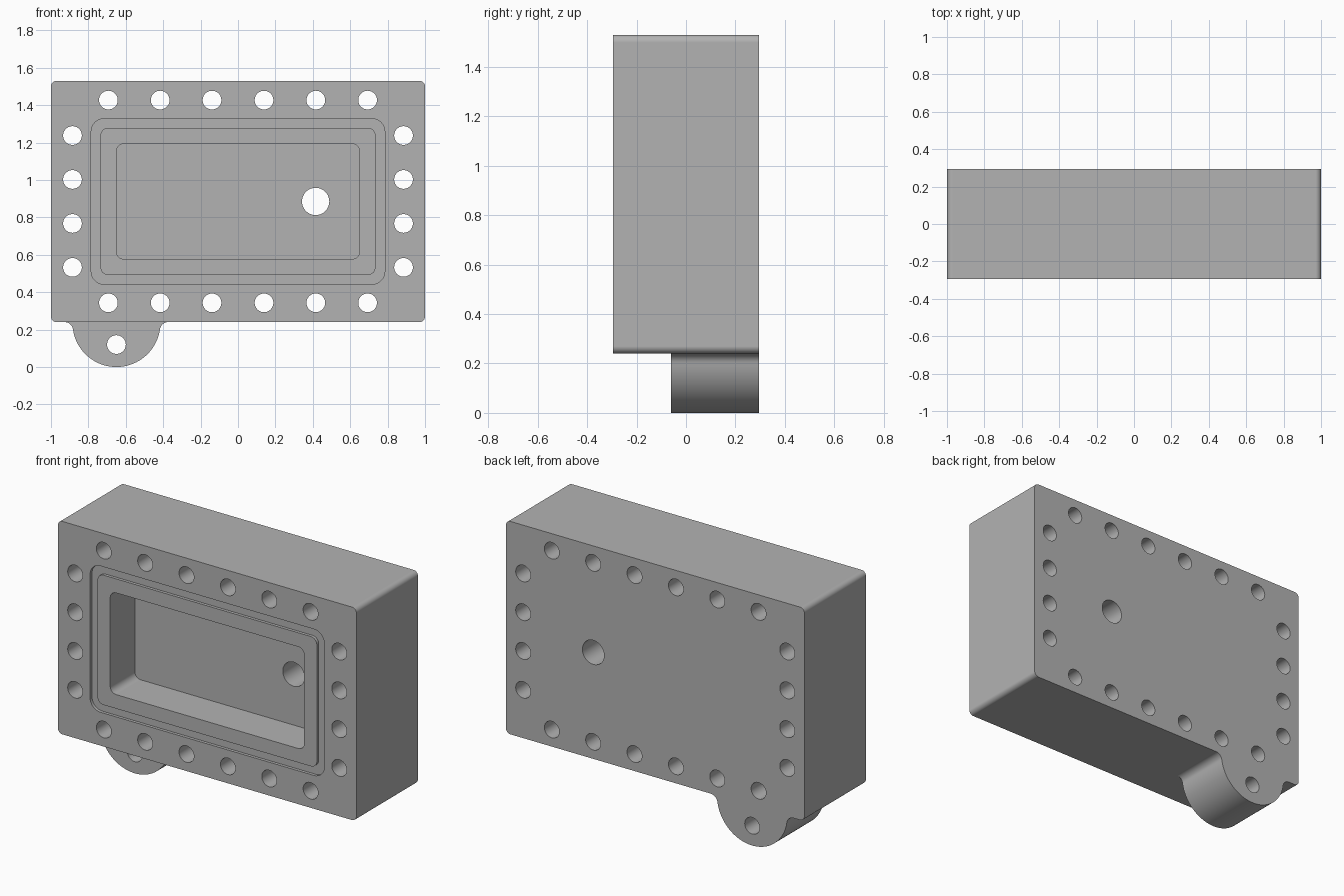
import bpy, bmesh
from math import sin, cos, pi, radians, atan2, sqrt

if "Cube" in bpy.data.objects:
    bpy.data.objects.remove(bpy.data.objects["Cube"], do_unlink=True)

FRONT, BACK, FLOOR = -0.295, 0.295, -0.06
BOTTOM, TOP = 0.24, 1.53
MID = 0.885

grey = bpy.data.materials.new("machined grey")
grey.use_nodes = True
grey.diffuse_color = (0.45, 0.45, 0.45, 1)
grey.node_tree.nodes["Principled BSDF"].inputs["Base Color"].default_value = grey.diffuse_color


def arc(cx, cz, r, a0, a1, n):
    return [(cx + r * cos(a0 + (a1 - a0) * i / n), cz + r * sin(a0 + (a1 - a0) * i / n))
            for i in range(n + 1)]


def circle(cx, cz, r, n=40):
    return arc(cx, cz, r, 0, 2 * pi, n)[:-1]


def rounded_rect(hx, hz, r, cz=MID, n=8):
    pts = []
    for k, (sx, sz) in enumerate([(1, 1), (-1, 1), (-1, -1), (1, -1)]):
        pts += arc(sx * (hx - r), cz + sz * (hz - r), r, k * pi / 2, (k + 1) * pi / 2, n)
    return pts


def add_prism(bm, outline, y0, y1, inner=None):
    """Extrude an outline along y; an inner outline of equal length makes a ring."""
    loops = [[bm.verts.new((x, y, z)) for x, z in o]
             for o in (outline, inner) if o for y in (y0, y1)]
    if inner:
        pairs = [(0, 1), (1, 3), (3, 2), (2, 0)]
    else:
        pairs = [(0, 1)]
        for lp in loops:
            bm.faces.new(lp)
    n = len(outline)
    for a, b in pairs:
        for i in range(n):
            j = (i + 1) % n
            bm.faces.new((loops[a][i], loops[a][j], loops[b][j], loops[b][i]))


def make_object(name, prisms):
    bm = bmesh.new()
    for p in prisms:
        add_prism(bm, *p)
    bmesh.ops.recalc_face_normals(bm, faces=bm.faces)
    mesh = bpy.data.meshes.new(name)
    bm.to_mesh(mesh)
    bm.free()
    mesh.materials.append(grey)
    obj = bpy.data.objects.new(name, mesh)
    bpy.context.collection.objects.link(obj)
    return obj


def combine(target, tool, operation):
    """Apply a boolean and remove the tool object."""
    mod = target.modifiers.new("cut", 'BOOLEAN')
    mod.operation, mod.solver, mod.object = operation, 'EXACT', tool
    bpy.context.view_layer.update()
    result = bpy.data.meshes.new_from_object(
        target.evaluated_get(bpy.context.evaluated_depsgraph_get()))
    target.modifiers.clear()
    target.data = result
    bpy.data.objects.remove(tool, do_unlink=True)


# Main block
housing = make_object("housing", [(rounded_rect(1, (TOP - BOTTOM) / 2, 0.03), FRONT, BACK)])

# Round mounting ear with fillets where it meets the block
ear_x, ear_r, fil = -0.65, 0.235, 0.045
drop = fil - (BOTTOM - ear_r)
reach = sqrt((ear_r + fil) ** 2 - drop ** 2)
tilt = atan2(drop, reach)
left = arc(ear_x - reach, BOTTOM - fil, fil, pi / 2, tilt, 8)
right = [(2 * ear_x - x, z) for x, z in reversed(left)]
bowl = arc(ear_x, ear_r, ear_r, pi + tilt, 2 * pi - tilt, 48)[1:-1]
lid = [(right[-1][0], BOTTOM + 0.04), (left[0][0], BOTTOM + 0.04)]
combine(housing, make_object("ear", [(left + bowl + right + lid, FLOOR, BACK)]), 'UNION')

# Pocket in the front
combine(housing, make_object("pocket", [
    (rounded_rect(0.65, 0.308, 0.04), FRONT - 0.1, FLOOR)]), 'DIFFERENCE')

# Shallow seal groove around the pocket
combine(housing, make_object("seal_groove", [
    (rounded_rect(0.785, 0.443, 0.07), FRONT - 0.1, FRONT + 0.018,
     rounded_rect(0.735, 0.393, 0.04))]), 'DIFFERENCE')

# Bolt holes, ear hole and port, all the way through
spots = [(s * x, z, 0.05) for s in (-1, 1) for x in (0.139, 0.416, 0.693) for z in (0.343, 1.427)]
spots += [(s * 0.885, MID + k * 0.235, 0.05) for s in (-1, 1) for k in (-1.5, -0.5, 0.5, 1.5)]
spots += [(ear_x, 0.12, 0.05), (0.415, MID, 0.073)]
combine(housing, make_object("holes", [
    (circle(*s), FRONT - 0.1, BACK + 0.1) for s in spots]), 'DIFFERENCE')

# Smooth rounds, crisp edges
bpy.ops.object.select_all(action='DESELECT')
housing.select_set(True)
bpy.context.view_layer.objects.active = housing
bpy.ops.object.shade_smooth_by_angle(angle=radians(30))
weighted = housing.modifiers.new("weighted normals", 'WEIGHTED_NORMAL')
weighted.keep_sharp = True
